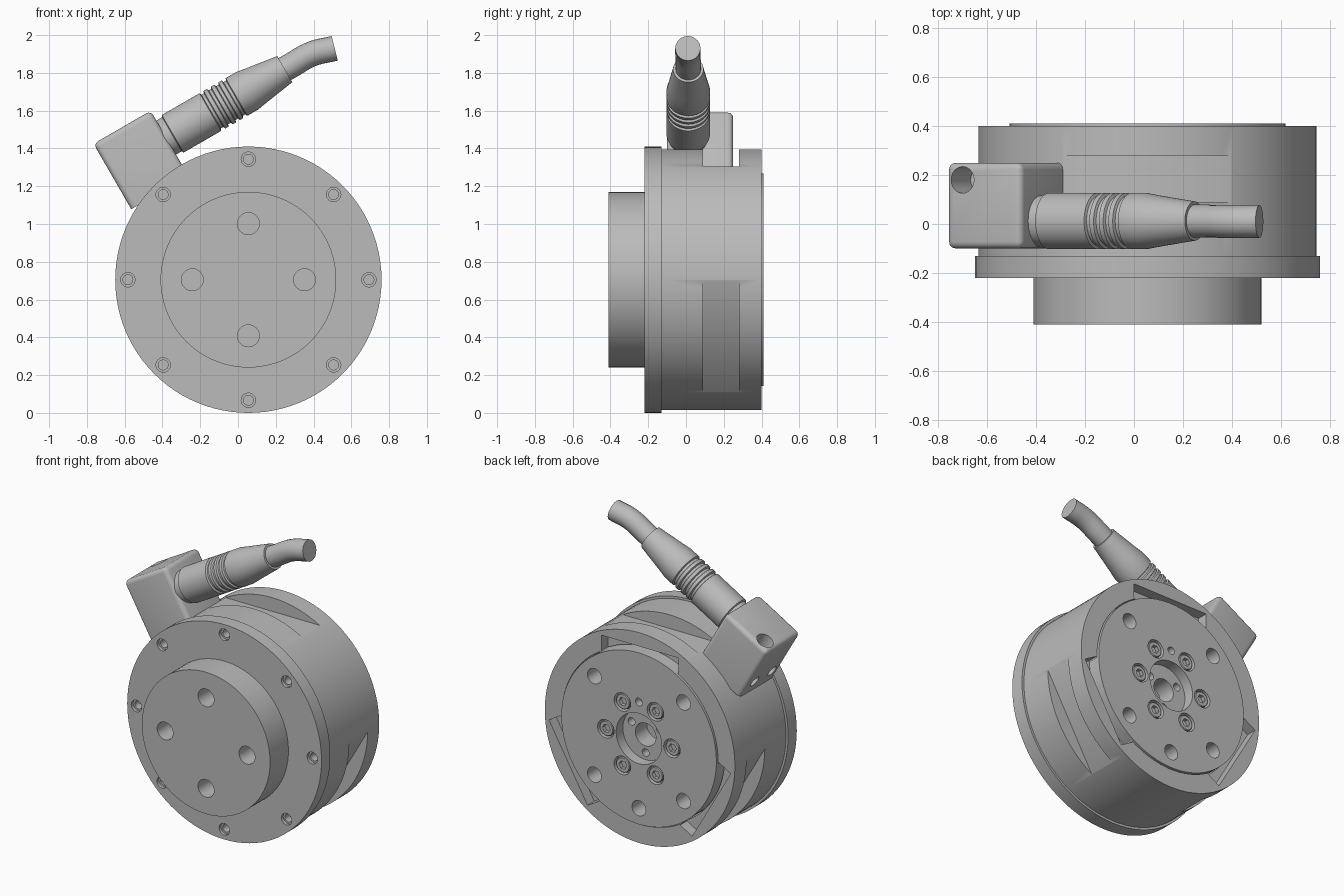
import bpy, bmesh, math
from mathutils import Matrix, Vector

old = bpy.data.objects.get("Cube")
if old:
    bpy.data.objects.remove(old)

metal = bpy.data.materials.new("plain grey")
metal.use_nodes = True
GREY = (0.5, 0.5, 0.5, 1)
metal.diffuse_color = GREY
metal.node_tree.nodes["Principled BSDF"].inputs["Base Color"].default_value = GREY

CX, CZ = 0.055, 0.705
CENTRE = Matrix.Translation((CX, 0, CZ))
ALONG_Y = Matrix.Rotation(math.radians(-90), 4, 'X')


def turned(bm, profile, matrix, segs=32):
    """Closed solid of revolution from (radius, position) pairs on local z."""
    rings = []
    for r, t in profile:
        angles = [2 * math.pi * i / segs for i in range(segs)]
        rings.append([bm.verts.new(matrix @ Vector((r * math.cos(a), r * math.sin(a), t)))
                      for a in angles])
    for low, high in zip(rings, rings[1:]):
        for i in range(segs):
            j = (i + 1) % segs
            bm.faces.new((low[i], low[j], high[j], high[i]))
    bm.faces.new(rings[0][::-1])
    bm.faces.new(rings[-1])


def block(bm, size, matrix):
    bmesh.ops.create_cube(bm, size=1, matrix=matrix @ Matrix.Diagonal((*size, 1)))


def around(radius, degrees):
    """Frame facing +y at a polar position about the main axis."""
    a = math.radians(degrees)
    offset = Matrix.Translation((radius * math.cos(a), 0, radius * math.sin(a)))
    return CENTRE @ offset @ ALONG_Y


def activate(obj):
    bpy.ops.object.select_all(action='DESELECT')
    obj.select_set(True)
    bpy.context.view_layer.objects.active = obj


def make(name, bm):
    bmesh.ops.recalc_face_normals(bm, faces=bm.faces)
    mesh = bpy.data.meshes.new(name)
    bm.to_mesh(mesh)
    bm.free()
    obj = bpy.data.objects.new(name, mesh)
    bpy.context.collection.objects.link(obj)
    mesh.materials.append(metal)
    return obj


def finish(obj, cutter_bm=None):
    activate(obj)
    if cutter_bm:
        cutter = make("cutter", cutter_bm)
        cutter.hide_render = True
        mod = obj.modifiers.new("cut", 'BOOLEAN')
        mod.operation, mod.solver, mod.object = 'DIFFERENCE', 'EXACT', cutter
        activate(obj)
        bpy.ops.object.modifier_apply(modifier=mod.name)
        bpy.data.objects.remove(cutter)
    bpy.ops.object.shade_smooth_by_angle(angle=math.radians(30))


# Front hub and flange
bm, cut = bmesh.new(), bmesh.new()
turned(bm, [(.465, -.41), (.465, -.22), (.705, -.22), (.705, -.13)], CENTRE @ ALONG_Y, 96)
for k in range(4):
    turned(cut, [(.058, -.45), (.058, -.2)], around(.297, 90 * k))
for k in range(8):
    turned(cut, [(.038, -.25), (.038, -.2), (.026, -.2), (.026, -.15)], around(.638, 45 * k))
finish(make("front_hub_flange", bm), cut)

# Main housing: rear bore, three side windows and three rear pockets
bm, cut = bmesh.new(), bmesh.new()
turned(bm, [(.69, -.13), (.69, .4)], CENTRE @ ALONG_Y, 96)
turned(cut, [(.568, .2), (.568, .5)], CENTRE @ ALONG_Y, 96)
housing = make("housing", bm)
finish(housing, cut)
cut = bmesh.new()
for k in range(3):
    turn = CENTRE @ Matrix.Rotation(math.radians(120 * k), 4, 'Y')
    block(cut, (.8, .19, .2), turn @ Matrix.Translation((0, .185, .7)))
    block(cut, (.56, .2, .1), turn @ Matrix.Translation((0, .43, .55)))
finish(housing, cut)

# Rear plate with bolt holes, counterbores and centre recess
bm, cut = bmesh.new(), bmesh.new()
turned(bm, [(.5625, .19), (.5625, .41)], CENTRE @ ALONG_Y, 96)
for angle in (45, 135, 225, 270, 315):
    turned(cut, [(.05, .26), (.05, .45)], around(.457, angle))
for k in range(6):
    turned(cut, [(.06, .37), (.06, .45)], around(.24, 60 * k))
turned(cut, [(.025, .36), (.025, .45)], around(.24, 90))
turned(cut, [(.075, .22), (.075, .34), (.165, .34), (.165, .45)], CENTRE @ ALONG_Y, 48)
plate = make("rear_plate", bm)
finish(plate, cut)
cut = bmesh.new()
for angle in (30, 150, 270):
    turned(cut, [(.025, .28), (.025, .36)], around(.118, angle), 20)
finish(plate, cut)

# Socket screws in the rear plate
bm, cut = bmesh.new(), bmesh.new()
for k in range(6):
    turned(bm, [(.05, .36), (.05, .4), (.046, .405)], around(.24, 60 * k), 28)
    turned(cut, [(.028, .38), (.028, .43)], around(.24, 60 * k), 6)
finish(make("rear_screws", bm), cut)

# Connector box, tilted, with its rounded edges and holes
tilt = Matrix.Translation((-.5135, .075, 1.339)) @ Matrix.Rotation(math.radians(-30), 4, 'Y')
bm, cut = bmesh.new(), bmesh.new()
block(bm, (.35, .35, .4), Matrix.Identity(4))
rounded = [e for e in bm.edges if max(v.co.z for v in e.verts) > 0]
bmesh.ops.bevel(bm, geom=rounded, offset=.028, segments=4, profile=.5, affect='EDGES')
bm.transform(tilt)
turned(cut, [(.054, .04), (.054, .3)], tilt @ Matrix.Translation((-.1, .105, 0)))
for side in (-.09, .09):
    hole = Matrix.Translation((0, side, -.1)) @ Matrix.Rotation(math.radians(90), 4, 'Y')
    turned(cut, [(.036, -.25), (.036, -.12)], tilt @ hole, 24)
finish(make("connector_box", bm), cut)

# Cable plug with grip ridges and tapered sleeve
axis = Vector((math.cos(math.radians(30)), 0, .5))
start = Vector((-.35, .012, 1.475))
profile = [(.104, -.08), (.104, .0), (.115, .005), (.115, .235)]
for k in range(4):
    s = .24 + .045 * k
    profile += [(.103, s), (.103, s + .015), (.115, s + .02), (.115, s + .04)]
profile += [(.115, .46), (.105, .52), (.08, .69)]
bm = bmesh.new()
turned(bm, profile, Matrix.Translation(start) @ axis.to_track_quat('Z', 'Y').to_matrix().to_4x4(), 48)
finish(make("cable_plug", bm))

# Bent cable stub
curve = bpy.data.curves.new("cable", 'CURVE')
curve.dimensions = '3D'
curve.bevel_depth, curve.bevel_resolution, curve.use_fill_caps = .067, 8, True
path = [start + axis * .62, start + axis * .73, Vector((.39, .01, 1.9)), Vector((.512, .01, 1.93))]
spline = curve.splines.new('BEZIER')
spline.bezier_points.add(len(path) - 1)
for point, co in zip(spline.bezier_points, path):
    point.co = co
    point.handle_left_type = point.handle_right_type = 'AUTO'
curve.materials.append(metal)
cable = bpy.data.objects.new("cable", curve)
bpy.context.collection.objects.link(cable)
activate(cable)
bpy.ops.object.convert(target='MESH')
finish(bpy.context.view_layer.objects.active)
